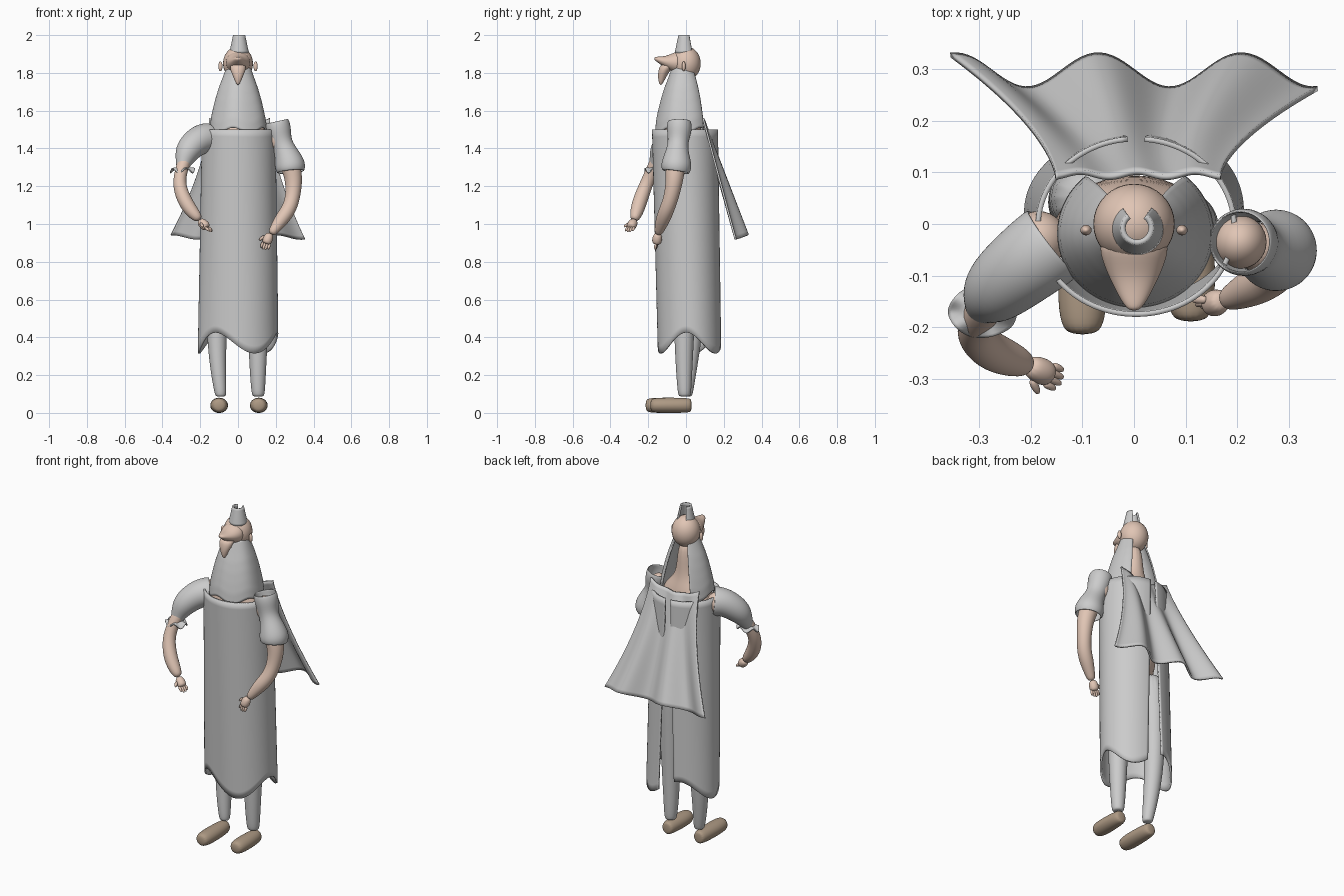
import bpy, bmesh
from math import sin, cos, pi, radians
from mathutils import Vector

if "Cube" in bpy.data.objects:
    bpy.data.objects.remove(bpy.data.objects["Cube"])


def material(name, rgb):
    m = bpy.data.materials.new(name)
    m.diffuse_color = (*rgb, 1)
    m.use_nodes = True
    m.node_tree.nodes["Principled BSDF"].inputs["Base Color"].default_value = m.diffuse_color
    return m


SKIN = material("skin", (0.75, 0.56, 0.46))
SHOE = material("leather", (0.42, 0.32, 0.23))


def finish(name, bm, mat=None, solid=0, sub=0):
    bmesh.ops.recalc_face_normals(bm, faces=bm.faces)
    for f in bm.faces:
        f.smooth = True
    me = bpy.data.meshes.new(name)
    bm.to_mesh(me)
    bm.free()
    ob = bpy.data.objects.new(name, me)
    bpy.context.collection.objects.link(ob)
    if mat:
        me.materials.append(mat)
    if solid:
        s = ob.modifiers.new("thickness", 'SOLIDIFY')
        s.thickness, s.offset = solid, 0
    if sub:
        s = ob.modifiers.new("smooth", 'SUBSURF')
        s.levels = s.render_levels = sub
    return ob


def loft(name, rings, mat=None, caps=True, flat=False, solid=0, n=16):
    """Skin elliptical rings (x, y, z, ra, rb) along a path."""
    bm = bmesh.new()
    pts = [Vector(r[:3]) for r in rings]
    loops = []
    for i, r in enumerate(rings):
        t = pts[min(i + 1, len(pts) - 1)] - pts[max(i - 1, 0)]
        q = Vector((0, 0, -1)).rotation_difference(t)
        loop = []
        for k in range(n):
            a = 2 * pi * k / n
            p = Vector((r[3] * cos(a), r[-1] * sin(a), 0))
            loop.append(bm.verts.new(pts[i] + (p if flat else q @ p)))
        loops.append(loop)
    for a, b in zip(loops, loops[1:]):
        for k in range(n):
            bm.faces.new((a[k], a[(k + 1) % n], b[(k + 1) % n], b[k]))
    if caps:
        bm.faces.new(loops[0])
        bm.faces.new(loops[-1])
    return finish(name, bm, mat, solid, 2)


def sheet(name, f, nu, nv, solid=0.01, mat=None):
    """Cloth from a function of u, v in 0..1."""
    bm = bmesh.new()
    g = [[bm.verts.new(f(i / nu, j / nv)) for j in range(nv + 1)] for i in range(nu + 1)]
    for i in range(nu):
        for j in range(nv):
            bm.faces.new((g[i][j], g[i + 1][j], g[i + 1][j + 1], g[i][j + 1]))
    bmesh.ops.remove_doubles(bm, verts=bm.verts, dist=1e-5)
    return finish(name, bm, mat, solid)


def ball(name, c, r, mat=SKIN):
    bm = bmesh.new()
    bmesh.ops.create_uvsphere(bm, u_segments=32, v_segments=20, radius=1)
    for v in bm.verts:
        v.co = Vector(c) + Vector([a * b for a, b in zip(v.co, r)])
    return finish(name, bm, mat)


# shoes
for side, x, y in (("left", -0.10, -0.215), ("right", 0.11, -0.19)):
    loft(side + "_shoe", [(x, 0.03, .04, .025, .032), (x, 0.015, .04, .042, .04),
                          (x, y / 2, .04, .05, .042), (x, y + .025, .04, .046, .04),
                          (x, y, .04, .028, .03)], SHOE)

# trouser legs
loft("left_leg", [(-.085, .05, 1.0, .075), (-.1, .05, .75, .068), (-.115, .035, .42, .054),
                  (-.105, .015, .22, .042), (-.092, .005, .1, .032), (-.092, .005, .085, .025)], flat=True)
loft("right_leg", [(.085, 0, 1.0, .075), (.1, -.005, .75, .068), (.106, -.01, .42, .054),
                   (.105, -.01, .22, .044), (.107, -.008, .1, .036), (.107, -.008, .085, .028)], flat=True)

# torso, neck and shoulders
loft("torso", [(0, -.01, .9, .13, .1), (0, -.01, 1.2, .15, .11), (0, -.02, 1.42, .165, .11),
               (0, -.02, 1.5, .155, .105), (0, -.01, 1.56, .09, .075), (0, 0, 1.62, .05, .05),
               (0, 0, 1.8, .045, .045)], SKIN, flat=True)
ball("left_shoulder", (-.185, -.03, 1.455), (.055, .055, .06))
ball("right_shoulder", (.205, -.035, 1.455), (.052, .052, .07))


# long robe with a back slit and wavy hem
def robe(u, v):
    slit = radians(5 + 9 * v)
    phi = -pi + slit + u * (2 * pi - 2 * slit)
    hem = .37 + .055 * cos(3 * (phi + radians(37)))
    fold = 1 + .02 * v * cos(3 * (phi + radians(97)))
    rx, ry, cy = .19 + .018 * v, .17 - .006 * v, -.005 + .026 * v
    return (.004 + rx * fold * sin(phi), cy - ry * fold * cos(phi), 1.5 + (hem - 1.5) * v)


sheet("robe", robe, 96, 30, .01)


# flared cape at the back
def cape(u, v):
    s = 2 * u - 1
    y = .095 + .2 * v + .033 * v * cos(2 * pi * (s + .195) / .78) + .005 * cos(9 * s) * (1 - v)
    z = 1.56 - .63 * v - .012 * v * cos(2 * pi * (s + .6) / .78) - .04 * (1 - v) * (1 - s * s)
    return (.008 * (1 - v) + s * (.16 + .196 * v ** 1.6), y, z)


sheet("cape", cape, 64, 30, .01)


# bell shaped beard collar, open behind
BELL = [.148, .142, .13, .116, .099, .078, .058]


def bell(u, v):
    gap = radians(40 - 8 * v)
    phi = -pi + gap + u * (2 * pi - 2 * gap)
    k = min(int(v * 6), 5)
    r = BELL[k] + (BELL[k + 1] - BELL[k]) * (v * 6 - k)
    low = 1.495 + .015 * cos(5 * phi + 1)
    top = 1.82 + .03 * (1 - cos(phi)) / 2
    return (.003 + r * sin(phi), -.018 - r * .95 * cos(phi), low + (top - low) * v)


sheet("beard", bell, 64, 24, .008)

# head with brow peak, pointed nose and ears
ball("head", (0, 0, 1.85), (.079, .078, .09))
loft("brow", [(0, -.02, 1.855, .074, .07), (0, -.07, 1.855, .064, .052), (0, -.11, 1.86, .046, .03),
              (0, -.15, 1.872, .025, .015), (0, -.168, 1.878, .01, .007)], SKIN)
loft("nose", [(0, -.09, 1.85, .045, .045), (0, -.115, 1.815, .042, .032),
              (0, -.128, 1.775, .024, .022), (0, -.134, 1.735, .007, .007)], SKIN, flat=True)
for side, s in (("left", -1), ("right", 1)):
    ball(side + "_ear", (s * .093, -.012, 1.835), (.011, .01, .026))


# horseshoe crown, open behind
def crown(u, v):
    phi = radians(-145 + 290 * u)
    r = .047 - .02 * v
    return (.006 + r * sin(phi), -.008 - r * cos(phi), 1.905 + .095 * v)


sheet("crown", crown, 40, 8, .01)

# puffed sleeves
loft("left_sleeve", [(-.155, -.035, 1.455, .08), (-.2, -.07, 1.45, .077), (-.25, -.11, 1.41, .07),
                     (-.275, -.135, 1.37, .06), (-.29, -.155, 1.32, .036),
                     (-.293, -.165, 1.295, .03)], caps=False, solid=.008)
loft("right_sleeve", [(.205, -.035, 1.545, .06), (.215, -.035, 1.5, .066), (.232, -.042, 1.43, .047),
                      (.258, -.048, 1.37, .062), (.277, -.05, 1.31, .082), (.28, -.055, 1.275, .07)],
     caps=False, solid=.008)


# ruffled cuff
def cuff(u, v):
    a = 2 * pi * u
    r = .032 + .034 * v
    return (-.293 + r * cos(a), -.17 + r * .75 * sin(a),
            1.298 - .016 * v + .012 * v * cos(5 * a))


sheet("left_cuff", cuff, 60, 5, .006)

# bare arms
loft("left_arm", [(-.2, -.06, 1.45, .045), (-.28, -.15, 1.35, .036), (-.305, -.185, 1.27, .034),
                  (-.312, -.215, 1.2, .036), (-.282, -.245, 1.12, .04), (-.24, -.262, 1.06, .036),
                  (-.2, -.275, 1.02, .022)], SKIN)
loft("right_arm", [(.22, -.04, 1.45, .05), (.275, -.055, 1.32, .055), (.297, -.06, 1.24, .048),
                   (.292, -.075, 1.15, .04), (.272, -.1, 1.08, .04), (.235, -.12, 1.03, .04),
                   (.195, -.14, .975, .028), (.175, -.148, .945, .02)], SKIN)


# hands: palm, four fingers and a thumb
def hand(side, wrist, along, across):
    w, d, c = Vector(wrist), Vector(along).normalized(), Vector(across).normalized()
    loft(side + "_palm", [(*(w - d * .015), .018), (*(w + d * .01), .027),
                          (*(w + d * .035), .027), (*(w + d * .048), .018)], SKIN, n=12)
    for i, length in enumerate((.034, .042, .04, .032)):
        b = w + d * .04 + c * (i - 1.5) * .013
        loft(f"{side}_finger_{i + 1}", [(*b, .008), (*(b + d * length * .6), .0085),
                                        (*(b + d * length), .005)], SKIN, n=8)
    b = w + d * .008 + c * -.022
    t = d * .8 - c * .5
    loft(side + "_thumb", [(*b, .009), (*(b + t * .025), .009), (*(b + t * .04), .005)], SKIN, n=8)


hand("left", (-.195, -.278, 1.01), (.6, -.28, -.55), (.35, .75, 0))
hand("right", (.165, -.15, .938), (-.3, -.12, -.8), (.9, -.2, -.3))
